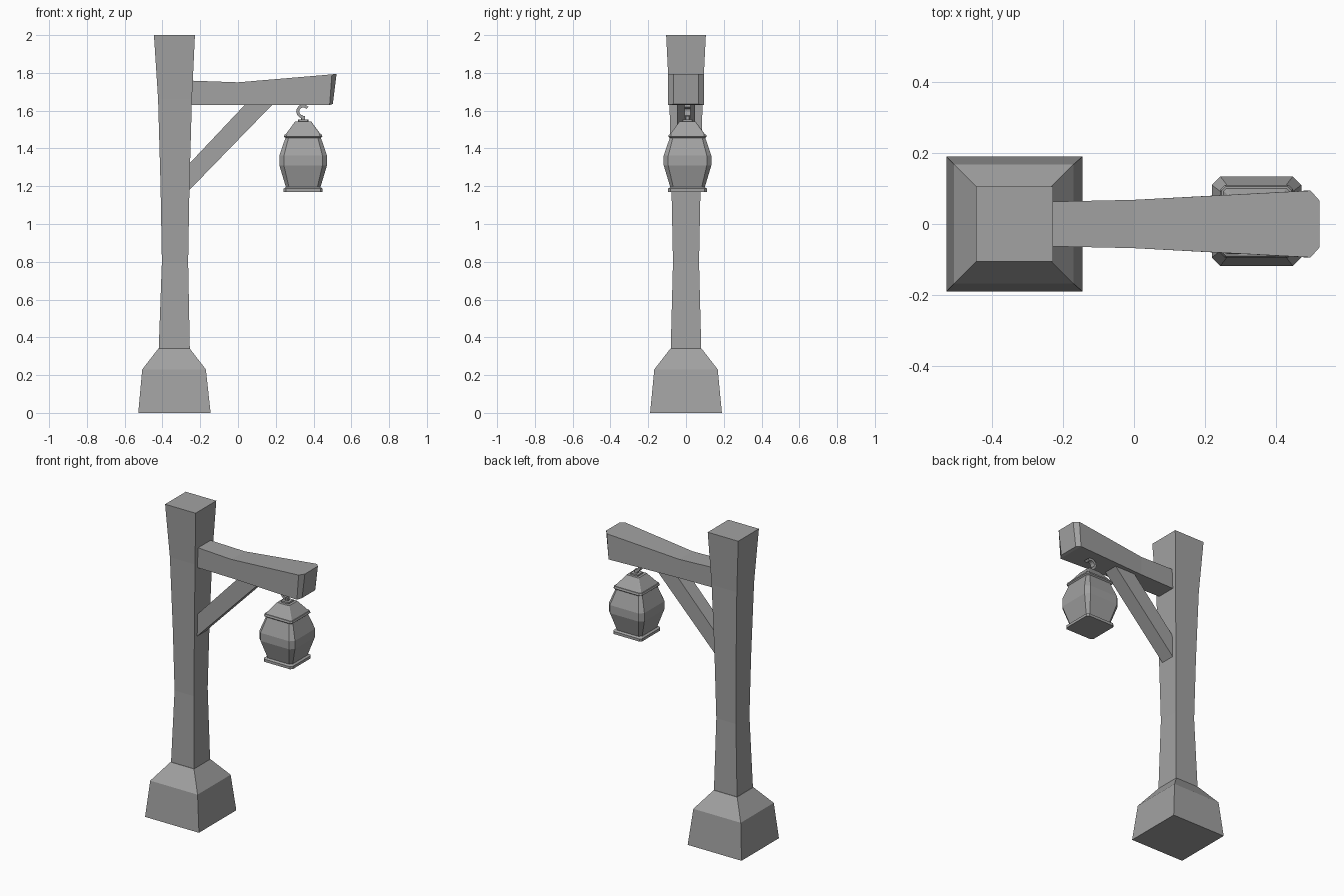
import bpy, bmesh, math

if "Cube" in bpy.data.objects:
    bpy.data.objects.remove(bpy.data.objects["Cube"])

grey = bpy.data.materials.new("weathered_grey")
grey.diffuse_color = (0.36, 0.36, 0.36, 1)
grey.use_nodes = True
grey.node_tree.nodes["Principled BSDF"].inputs["Base Color"].default_value = grey.diffuse_color


def loft(name, rings):
    """Skin a list of equal-length point rings and cap both ends."""
    bm = bmesh.new()
    loops = [[bm.verts.new(p) for p in ring] for ring in rings]
    n = len(loops[0])
    for a, b in zip(loops, loops[1:]):
        for i in range(n):
            j = (i + 1) % n
            bm.faces.new((a[i], a[j], b[j], b[i]))
    bm.faces.new(loops[0][::-1])
    bm.faces.new(loops[-1])
    bmesh.ops.recalc_face_normals(bm, faces=bm.faces)
    mesh = bpy.data.meshes.new(name)
    bm.to_mesh(mesh)
    bm.free()
    mesh.materials.append(grey)
    obj = bpy.data.objects.new(name, mesh)
    bpy.context.collection.objects.link(obj)
    return obj


def rect(x0, x1, hy, z):
    return [(x0, -hy, z), (x1, -hy, z), (x1, hy, z), (x0, hy, z)]


def chamfered(cx, cy, h, c, z):
    """Square ring with cut corners."""
    k = h - c
    pts = [(-k, -h), (k, -h), (h, -k), (h, k), (k, h), (-k, h), (-h, k), (-h, -k)]
    return [(cx + x, cy + y, z) for x, y in pts]


# Stone foot
loft("base", [rect(-0.528, -0.145, 0.19, 0), rect(-0.507, -0.17, 0.168, 0.23),
              rect(-0.422, -0.255, 0.083, 0.34)])

# Waisted upright, flaring at the top
loft("post", [rect(-0.42, -0.255, 0.081, 0.33), rect(-0.403, -0.264, 0.069, 0.8),
              rect(-0.41, -0.257, 0.077, 1.2), rect(-0.423, -0.244, 0.088, 1.66),
              rect(-0.445, -0.228, 0.105, 2.0)])


# Crossbeam: (top x, bottom x, half width, top z)
def beam_ring(xt, xb, hy, zt, zb=1.63):
    return [(xb, -hy, zb), (xb, hy, zb), (xt, hy, zt), (xt, -hy, zt)]


loft("arm", [beam_ring(-0.28, -0.28, 0.062, 1.76), beam_ring(0, 0, 0.068, 1.75),
             beam_ring(0.497, 0.485, 0.094, 1.792),
             beam_ring(0.522, 0.502, 0.066, 1.795, 1.635)])

# Diagonal strut
strut = [(-0.262, 1.175), (0.185, 1.635), (0.04, 1.635), (-0.262, 1.315)]
loft("brace", [[(x, y, z) for x, z in strut] for y in (-0.047, 0.047)])

# Lantern
LX, LY = 0.345, 0.008


def lantern_part(name, rows):
    loft(name, [chamfered(LX, LY, h, c, z) for h, c, z in rows])


lantern_part("lantern_foot", [(0.103, 0.012, 1.17), (0.103, 0.012, 1.187),
                              (0.092, 0.012, 1.195)])
lantern_part("lantern_body", [(0.09, 0.016, 1.19), (0.126, 0.024, 1.31),
                              (0.126, 0.024, 1.362), (0.092, 0.016, 1.462)])
lantern_part("lantern_rim", [(0.094, 0.012, 1.456), (0.102, 0.012, 1.463),
                             (0.098, 0.012, 1.475)])
lantern_part("lantern_roof", [(0.094, 0.008, 1.473), (0.043, 0.004, 1.542)])
lantern_part("lantern_lug", [(0.027, 0.004, 1.54), (0.027, 0.004, 1.552)])
lantern_part("lantern_stem", [(0.011, 0.002, 1.55), (0.011, 0.002, 1.572)])

# Open C-shaped hook between beam and lantern
rings = []
for i in range(9):
    a = math.radians(40 + 230 * i / 8)
    ring = []
    for r, y in ((0.021, -0.016), (0.037, -0.016), (0.037, 0.016), (0.021, 0.016)):
        ring.append((0.345 + r * math.cos(a), LY + y, 1.596 + r * math.sin(a)))
    rings.append(ring)
loft("hook", rings)
